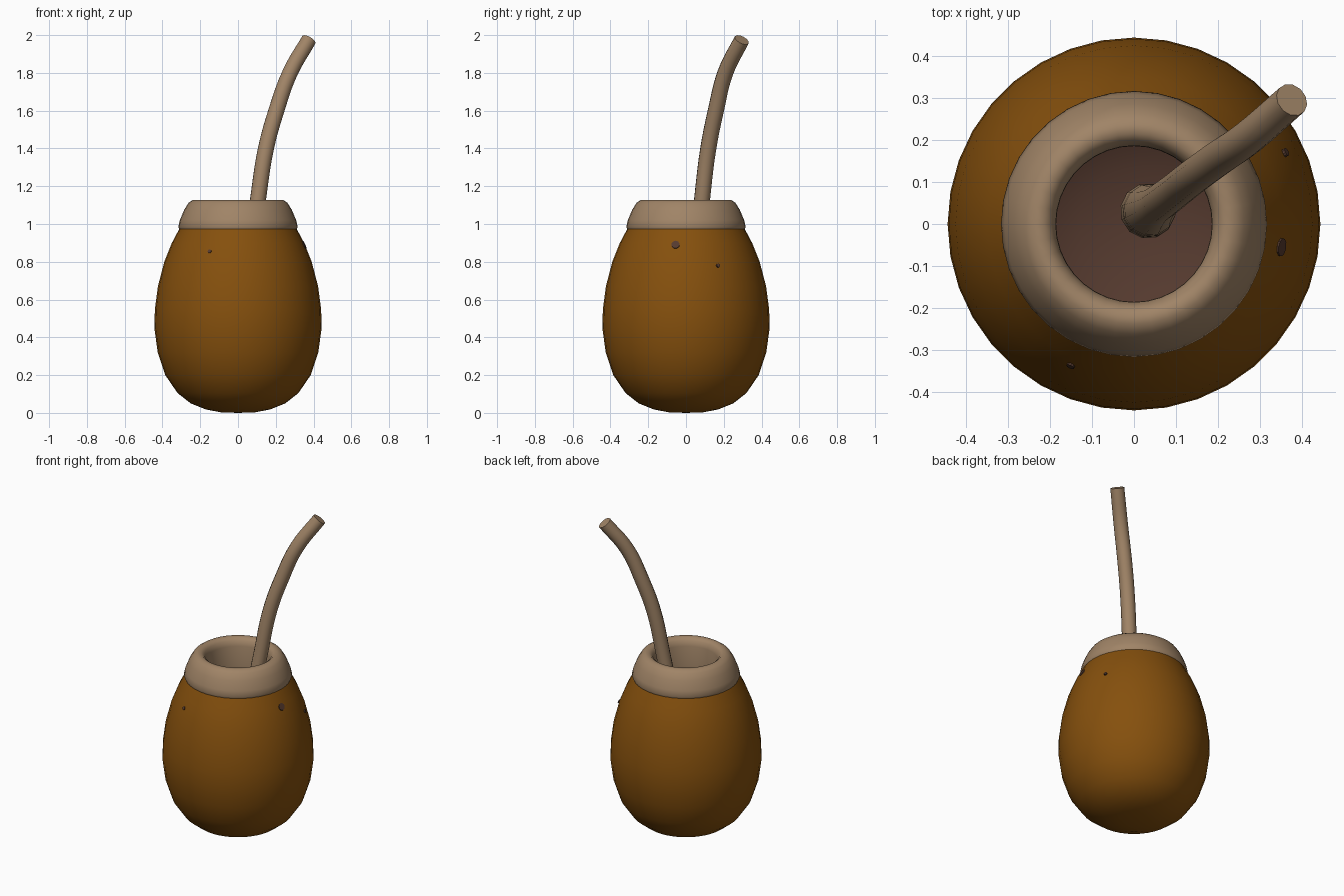
import bpy, bmesh, math
from mathutils import Vector, Matrix

if "Cube" in bpy.data.objects:
    bpy.data.objects.remove(bpy.data.objects["Cube"])


def material(name, rgb):
    m = bpy.data.materials.new(name)
    m.use_nodes = True
    m.diffuse_color = (*rgb, 1)
    m.node_tree.nodes["Principled BSDF"].inputs["Base Color"].default_value = (*rgb, 1)
    return m


gourd_brown = material("gourd brown", (0.235, 0.08, 0.004))
dark_brown = material("dark brown", (0.09, 0.042, 0.028))
tan = material("tan", (0.352, 0.231, 0.135))


def smooth(obj, angle=50):
    bpy.ops.object.select_all(action="DESELECT")
    obj.select_set(True)
    bpy.context.view_layer.objects.active = obj
    bpy.ops.object.shade_smooth_by_angle(angle=math.radians(angle))


def finish(name, bm, mats):
    mesh = bpy.data.meshes.new(name)
    bm.to_mesh(mesh)
    bm.free()
    obj = bpy.data.objects.new(name, mesh)
    bpy.context.collection.objects.link(obj)
    for m in mats:
        mesh.materials.append(m)
    return obj


def lathe(profile, closed=False, steps=36):
    """Spin a (radius, height) profile round the z axis."""
    bm = bmesh.new()
    verts = [bm.verts.new((r, 0, z)) for r, z in profile]
    edges = [bm.edges.new(pair) for pair in zip(verts, verts[1:])]
    if closed:
        edges.append(bm.edges.new((verts[-1], verts[0])))
    bmesh.ops.spin(bm, geom=verts + edges, cent=(0, 0, 0), axis=(0, 0, 1),
                   angle=math.tau, steps=steps)
    bmesh.ops.remove_doubles(bm, verts=bm.verts, dist=0.0005)
    bmesh.ops.recalc_face_normals(bm, faces=bm.faces)
    return bm


# Gourd: outer skin, then the hollow inside
outer = [(0, 0), (0.09, 0.003), (0.17, 0.018), (0.25, 0.05), (0.32, 0.105),
         (0.385, 0.2), (0.425, 0.32), (0.443, 0.45), (0.44, 0.55),
         (0.424, 0.67), (0.39, 0.8), (0.35, 0.9), (0.305, 0.985)]
inner = [(0.21, 0.985), (0.25, 0.93), (0.34, 0.8), (0.39, 0.6), (0.39, 0.42),
         (0.34, 0.22), (0.25, 0.12), (0.13, 0.07), (0, 0.055)]
bm = lathe(outer + inner)
for f in bm.faces:
    if f.normal.dot(f.calc_center_median() - Vector((0, 0, 0.5))) < 0:
        f.material_index = 1
smooth(finish("gourd_cup", bm, [gourd_brown, dark_brown]))

# Collar round the mouth
collar = [(0.185, 0.93), (0.29, 0.95), (0.307, 0.963), (0.316, 0.985),
          (0.308, 1.02), (0.285, 1.075), (0.262, 1.112), (0.238, 1.128),
          (0.215, 1.128), (0.196, 1.112), (0.186, 1.08)]
smooth(finish("collar", lathe(collar, closed=True), [tan]))

# Straw: bent tube with a wider strainer at its foot
path = [((0.03, 0.03, 0.09), 0.05), ((0.033, 0.031, 0.2), 0.066),
        ((0.038, 0.034, 0.45), 0.062), ((0.06, 0.05, 0.78), 0.045),
        ((0.106, 0.085, 1.13), 0.043), ((0.148, 0.118, 1.4), 0.043),
        ((0.203, 0.158, 1.6), 0.043), ((0.275, 0.208, 1.8), 0.042),
        ((0.375, 0.295, 1.975), 0.041)]
curve = bpy.data.curves.new("straw", "CURVE")
curve.dimensions = "3D"
curve.bevel_depth = 1
curve.bevel_resolution = 4
curve.resolution_u = 5
curve.use_fill_caps = True
spline = curve.splines.new("BEZIER")
spline.bezier_points.add(len(path) - 1)
for p, (co, radius) in zip(spline.bezier_points, path):
    p.co, p.radius = co, radius
    p.handle_left_type = p.handle_right_type = "AUTO"
straw = bpy.data.objects.new("straw", curve)
bpy.context.collection.objects.link(straw)
bpy.ops.object.select_all(action="DESELECT")
straw.select_set(True)
bpy.context.view_layer.objects.active = straw
bpy.ops.object.convert(target="MESH")
straw = bpy.context.object

# Mouthpiece: shallow recess in the end cap
bm = bmesh.new()
bm.from_mesh(straw.data)
bmesh.ops.remove_doubles(bm, verts=bm.verts, dist=0.0005)
bmesh.ops.recalc_face_normals(bm, faces=bm.faces)
caps = [f for f in bm.faces if len(f.verts) > 4 and f.calc_center_median().z > 1.5]
bmesh.ops.inset_individual(bm, faces=caps, thickness=0.012, depth=0.003)
bmesh.ops.inset_individual(bm, faces=caps, thickness=0.006, depth=-0.01)
bm.to_mesh(straw.data)
bm.free()
straw.data.materials.clear()
straw.data.materials.append(tan)
smooth(straw)

# Small dark blemishes on the skin: thin discs facing outward
spots = [((0.349, -0.055, 0.89), 0.022), ((-0.336, 0, 0.855), 0.01),
         ((0.36, 0.17, 0.78), 0.01)]
spots[1] = ((-0.15, -0.336, 0.855), 0.01)
for i, (pos, radius) in enumerate(spots):
    out = Vector((pos[0], pos[1], 0.16)).normalized()
    bm = bmesh.new()
    bmesh.ops.create_cone(bm, cap_ends=True, segments=10, radius1=radius,
                          radius2=radius, depth=0.008)
    turn = out.to_track_quat("Z", "Y").to_matrix().to_4x4()
    bmesh.ops.transform(bm, matrix=Matrix.Translation(pos) @ turn, verts=bm.verts)
    finish(f"skin_spot_{i + 1}", bm, [dark_brown])
